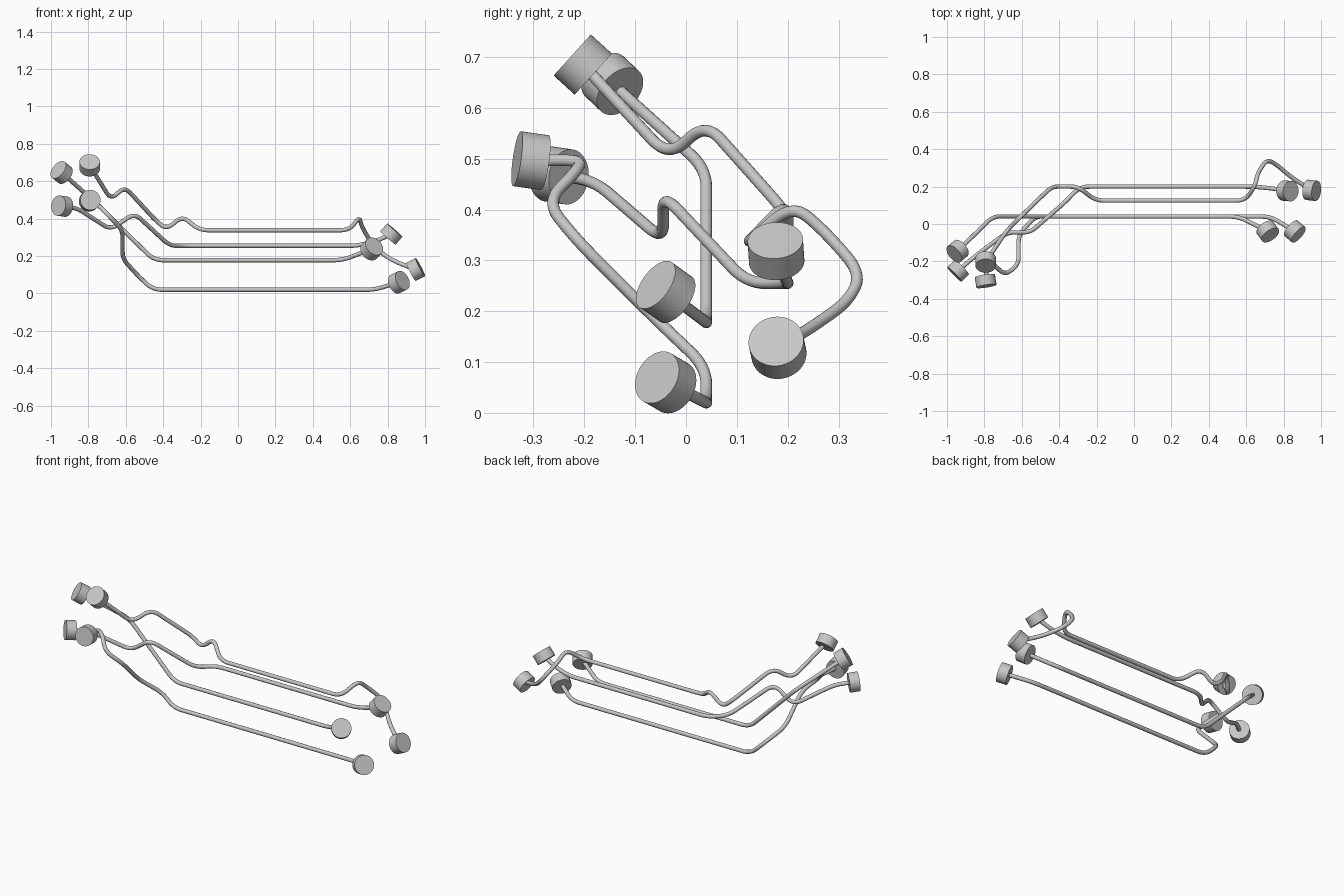
import bpy
from mathutils import Vector

cube = bpy.data.objects.get("Cube")
if cube:
    bpy.data.objects.remove(cube, do_unlink=True)

TUBE_RADIUS = 0.0115
CAP_RADIUS = 0.0545
CAP_HEIGHT = 0.056

grey = bpy.data.materials.new("plain_grey")
grey.use_nodes = True
colour = (0.57, 0.57, 0.57, 1)
grey.diffuse_color = colour
grey.node_tree.nodes["Principled BSDF"].inputs["Base Color"].default_value = colour


def rounded(corners, cut=0.052, steps=8):
    """Replace every inner corner of a path with a smooth bend."""
    pts = [Vector(c) for c in corners]
    path = [pts[0]]
    for a, b, c in zip(pts, pts[1:], pts[2:]):
        start = b + (a - b).normalized() * min(cut, (a - b).length * 0.48)
        end = b + (c - b).normalized() * min(cut, (c - b).length * 0.48)
        for i in range(steps + 1):
            t = i / steps
            path.append(start.lerp(b, t).lerp(b.lerp(end, t), t))
    return path + [pts[-1]]


def tube(name, corners):
    curve = bpy.data.curves.new(name, "CURVE")
    curve.dimensions = "3D"
    curve.bevel_depth = TUBE_RADIUS
    curve.bevel_resolution = 4
    curve.use_fill_caps = True
    path = rounded(corners)
    spline = curve.splines.new("POLY")
    spline.points.add(len(path) - 1)
    for point, co in zip(spline.points, path):
        point.co = (*co, 1)
    spline.use_smooth = True
    curve.materials.append(grey)
    obj = bpy.data.objects.new(name, curve)
    bpy.context.collection.objects.link(obj)
    bpy.ops.object.select_all(action="DESELECT")
    obj.select_set(True)
    bpy.context.view_layer.objects.active = obj
    bpy.ops.object.convert(target="MESH")


def cap(name, centre, axis):
    turn = Vector(axis).to_track_quat("Z", "Y").to_euler()
    bpy.ops.mesh.primitive_cylinder_add(vertices=48, radius=CAP_RADIUS, depth=CAP_HEIGHT,
                                        location=centre, rotation=turn)
    obj = bpy.context.object
    obj.name = name
    obj.data.materials.append(grey)
    bpy.ops.object.shade_smooth_by_angle()


# Each pipe: corner path from its left end to its right end, then the cap directions
pipes = {
    "back_pipe": (
        [(0.82, 0.177, 0.318), (0.74, 0.19, 0.28), (0.64, 0.2, 0.255), (-0.29, 0.2, 0.255),
         (-0.365, 0.12, 0.255), (-0.555, -0.045, 0.43), (-0.68, -0.045, 0.34),
         (-0.86, -0.18, 0.456), (-0.94, -0.25, 0.467)],
        (0.65, -0.05, 0.75), (-0.7, -0.68, 0.1)),
    "upper_pipe": (
        [(0.95, 0.18, 0.128), (0.84, 0.25, 0.17), (0.76, 0.32, 0.22), (0.71, 0.345, 0.275),
         (0.66, 0.27, 0.36), (0.65, 0.21, 0.41), (0.595, 0.125, 0.338), (-0.205, 0.125, 0.338),
         (-0.3, 0.2, 0.415), (-0.38, 0.2, 0.342), (-0.44, 0.2, 0.39),
         (-0.605, 0.04, 0.57), (-0.68, -0.035, 0.503), (-0.793, -0.203, 0.685)],
        (0.87, -0.1, 0.45), (0, -0.74, 0.67)),
    "middle_pipe": (
        [(0.715, -0.04, 0.238), (0.56, 0.04, 0.178), (-0.45, 0.04, 0.178),
         (-0.755, 0.04, 0.48), (-0.943, -0.145, 0.647)],
        (0.5, -0.7, 0.5), (-0.65, -0.55, 0.52)),
    "lower_pipe": (
        [(0.86, -0.04, 0.06), (0.73, 0.04, 0.02), (-0.455, 0.04, 0.02),
         (-0.53, 0.04, 0.09), (-0.617, -0.06, 0.185), (-0.617, -0.215, 0.34),
         (-0.69, -0.275, 0.415), (-0.75, -0.215, 0.475), (-0.785, -0.205, 0.498),
         (-0.793, -0.305, 0.496)],
        (0.7, -0.6, 0.35), (0.15, -0.97, 0.14)),
}
for name, (corners, left_axis, right_axis) in pipes.items():
    tube(name, corners)
    cap(name + "_left_cap", corners[0], left_axis)
    cap(name + "_right_cap", corners[-1], right_axis)
